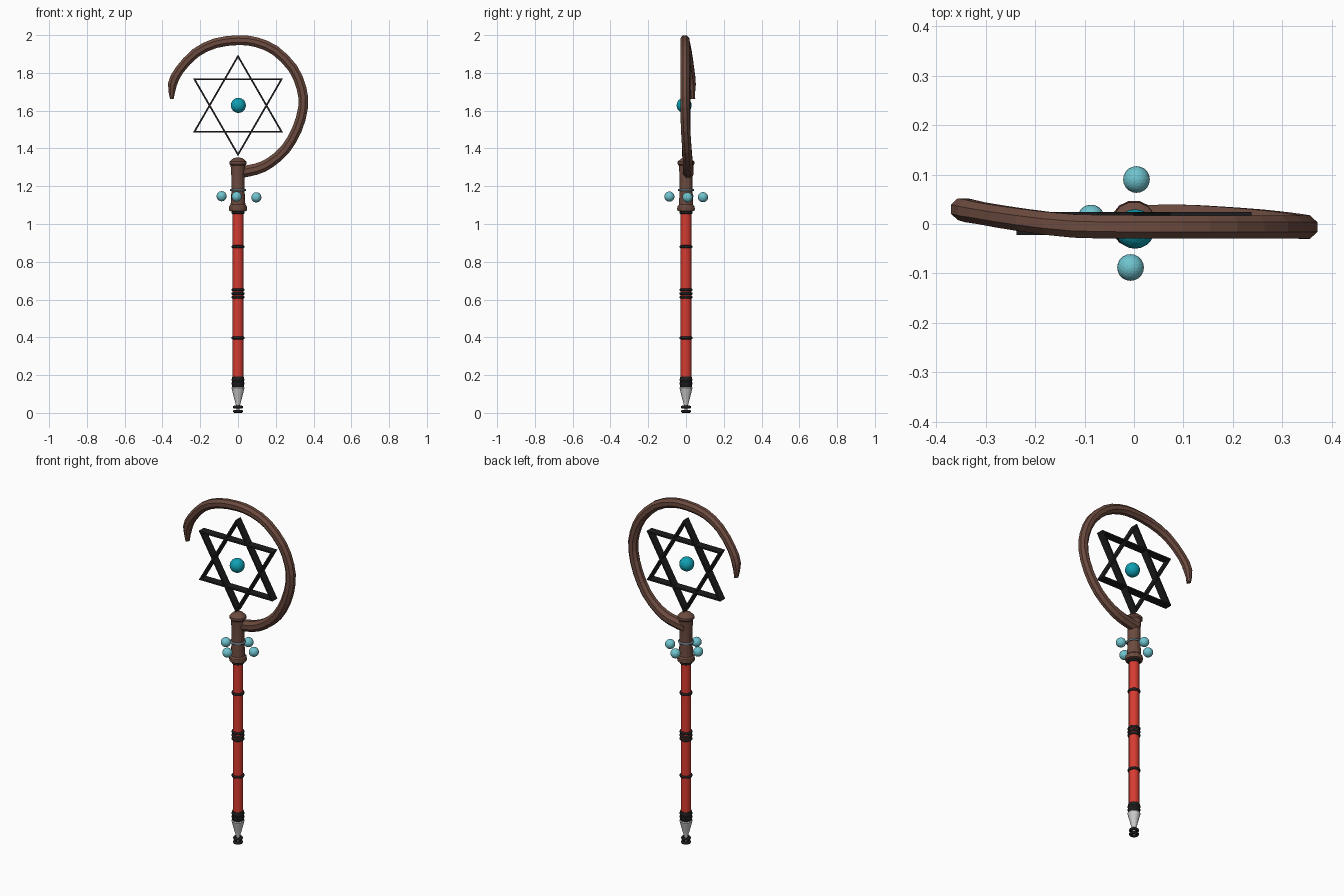
import bpy, bmesh, math
from mathutils import Vector

if "Cube" in bpy.data.objects:
    bpy.data.objects.remove(bpy.data.objects["Cube"])


def material(name, r, g, b):
    m = bpy.data.materials.new(name)
    m.diffuse_color = (r, g, b, 1)
    m.use_nodes = True
    m.node_tree.nodes["Principled BSDF"].inputs["Base Color"].default_value = m.diffuse_color
    return m


RED = material("red_paint", 0.68, 0.045, 0.03)
BLACK = material("black_metal", 0.012, 0.012, 0.013)
WOOD = material("brown_wood", 0.15, 0.07, 0.05)
TEAL = material("teal_gem", 0.005, 0.35, 0.45)
PALE = material("pale_bead", 0.16, 0.55, 0.62)
WIRE = material("wire", 0.14, 0.2, 0.23)


def finish(bm, name, mat=None, smooth=None):
    bmesh.ops.recalc_face_normals(bm, faces=bm.faces)
    me = bpy.data.meshes.new(name)
    bm.to_mesh(me)
    bm.free()
    ob = bpy.data.objects.new(name, me)
    bpy.context.collection.objects.link(ob)
    if mat:
        me.materials.append(mat)
    if smooth:
        bpy.ops.object.select_all(action='DESELECT')
        ob.select_set(True)
        bpy.context.view_layer.objects.active = ob
        bpy.ops.object.shade_smooth_by_angle(angle=math.radians(smooth))
    return ob


def skin(bm, rings, closed=False):
    """Join rings of points with quads; cap the ends unless closed."""
    vs = [[bm.verts.new(p) for p in r] for r in rings]
    n = len(vs[0])
    pairs = list(zip(vs, vs[1:])) + ([(vs[-1], vs[0])] if closed else [])
    for a, b in pairs:
        for i in range(n):
            j = (i + 1) % n
            bm.faces.new((a[i], a[j], b[j], b[i]))
    if not closed:
        bm.faces.new(vs[0])
        bm.faces.new(vs[-1])


def lathe(name, profile, mat=None, sides=16, smooth=35):
    bm = bmesh.new()
    ang = [2 * math.pi * i / sides for i in range(sides)]
    skin(bm, [[(r * math.cos(a), r * math.sin(a), z) for a in ang] for r, z in profile])
    return finish(bm, name, mat, smooth)


def torus(name, z, major, minor, mat, sides=20, tube=8):
    bm = bmesh.new()
    rings = []
    for i in range(sides):
        a = 2 * math.pi * i / sides
        ring = []
        for k in range(tube):
            b = 2 * math.pi * k / tube
            r = major + minor * math.cos(b)
            ring.append((r * math.cos(a), r * math.sin(a), z + minor * math.sin(b)))
        rings.append(ring)
    skin(bm, rings, closed=True)
    return finish(bm, name, mat, 50)


def ball(name, pos, r, mat):
    bm = bmesh.new()
    bmesh.ops.create_icosphere(bm, subdivisions=3, radius=r)
    bmesh.ops.translate(bm, verts=bm.verts, vec=pos)
    return finish(bm, name, mat)


# shaft and its metal tip
lathe("shaft", [(0.028, 0.16), (0.028, 1.09)], RED)
lathe("tip_cone", [(0.008, 0.005), (0.009, 0.035), (0.024, 0.09), (0.035, 0.133), (0.03, 0.14)])
lathe("tip_collar", [(0.03, 0.134), (0.033, 0.142), (0.033, 0.182), (0.03, 0.192)], BLACK)

# black rings along the shaft
for i, z in enumerate((0.008, 0.031)):
    torus(f"tip_ring_{i}", z, 0.019, 0.008, BLACK)
for i, z in enumerate((0.155, 0.175, 0.397, 0.612, 0.632, 0.652, 0.88, 1.06)):
    torus(f"shaft_ring_{i}", z, 0.027, 0.008, BLACK)

# wooden socket
lathe("socket", [(0.034, 1.066), (0.046, 1.07), (0.048, 1.08), (0.046, 1.094), (0.039, 1.102),
                 (0.037, 1.13), (0.034, 1.2), (0.036, 1.27), (0.039, 1.31), (0.046, 1.318),
                 (0.045, 1.33), (0.026, 1.347), (0.01, 1.352)], WOOD, 14, 25)
torus("bead_wire", 1.18, 0.037, 0.006, WIRE)

# crook: x, z, y of the centre line, and radius
path = [Vector(p) for p in (
    (-0.01, 1.27, 0.01, 0.032), (0.095, 1.29, 0.012, 0.031), (0.17, 1.325, 0.01, 0.029),
    (0.25, 1.395, 0.005, 0.028), (0.312, 1.50, -0.002, 0.028), (0.345, 1.62, -0.006, 0.027),
    (0.336, 1.72, -0.006, 0.027), (0.29, 1.825, -0.006, 0.027), (0.195, 1.92, -0.006, 0.027),
    (0.095, 1.963, -0.006, 0.027), (0, 1.973, -0.006, 0.027), (-0.12, 1.957, -0.004, 0.027),
    (-0.225, 1.905, 0.008, 0.026), (-0.31, 1.815, 0.022, 0.025), (-0.347, 1.74, 0.03, 0.025),
    (-0.35, 1.662, 0.035, 0.010))]
fine = []
for i in range(len(path) - 1):
    a, b = path[i], path[i + 1]
    p, q = path[max(i - 1, 0)], path[min(i + 2, len(path) - 1)]
    fine += [a, (a + b) * 0.5625 - (p + q) * 0.0625]
fine.append(path[-1])
bm = bmesh.new()
rings = []
for i, c in enumerate(fine):
    t = fine[min(i + 1, len(fine) - 1)] - fine[max(i - 1, 0)]
    t = Vector((t[0], t[1])).normalized()
    ring = []
    for k in range(8):
        a = 2 * math.pi * (k + 0.5) / 8
        u, v = c[3] * math.cos(a) * 1.04, max(c[3], 0.016) * math.sin(a)
        ring.append((c[0] - t.y * u, c[2] + v * 0.95, c[1] + t.x * u))
    rings.append(ring)
skin(bm, rings)
finish(bm, "crook", WOOD)

# six-pointed star from two open triangular bands
for name, zc, s in (("star_up", 1.622, 1), ("star_down", 1.633, -1)):
    bm = bmesh.new()
    rings = []
    for k in range(3):
        a = math.pi / 2 * s + 2 * math.pi * k / 3
        rings.append([(r * math.cos(a), y, zc + r * math.sin(a))
                      for r, y in ((0.275, -0.022), (0.275, 0.024), (0.257, 0.024), (0.257, -0.022))])
    skin(bm, rings, closed=True)
    finish(bm, name, BLACK)

# gem in the star and beads around the socket
ball("centre_gem", (0.002, -0.01, 1.628), 0.04, TEAL)
for i, pos in enumerate(((0.005, 0.09, 1.142), (-0.007, -0.088, 1.145),
                         (-0.087, 0.012, 1.147), (0.097, 0.008, 1.141))):
    ball(f"bead_{i}", pos, 0.027, PALE)
